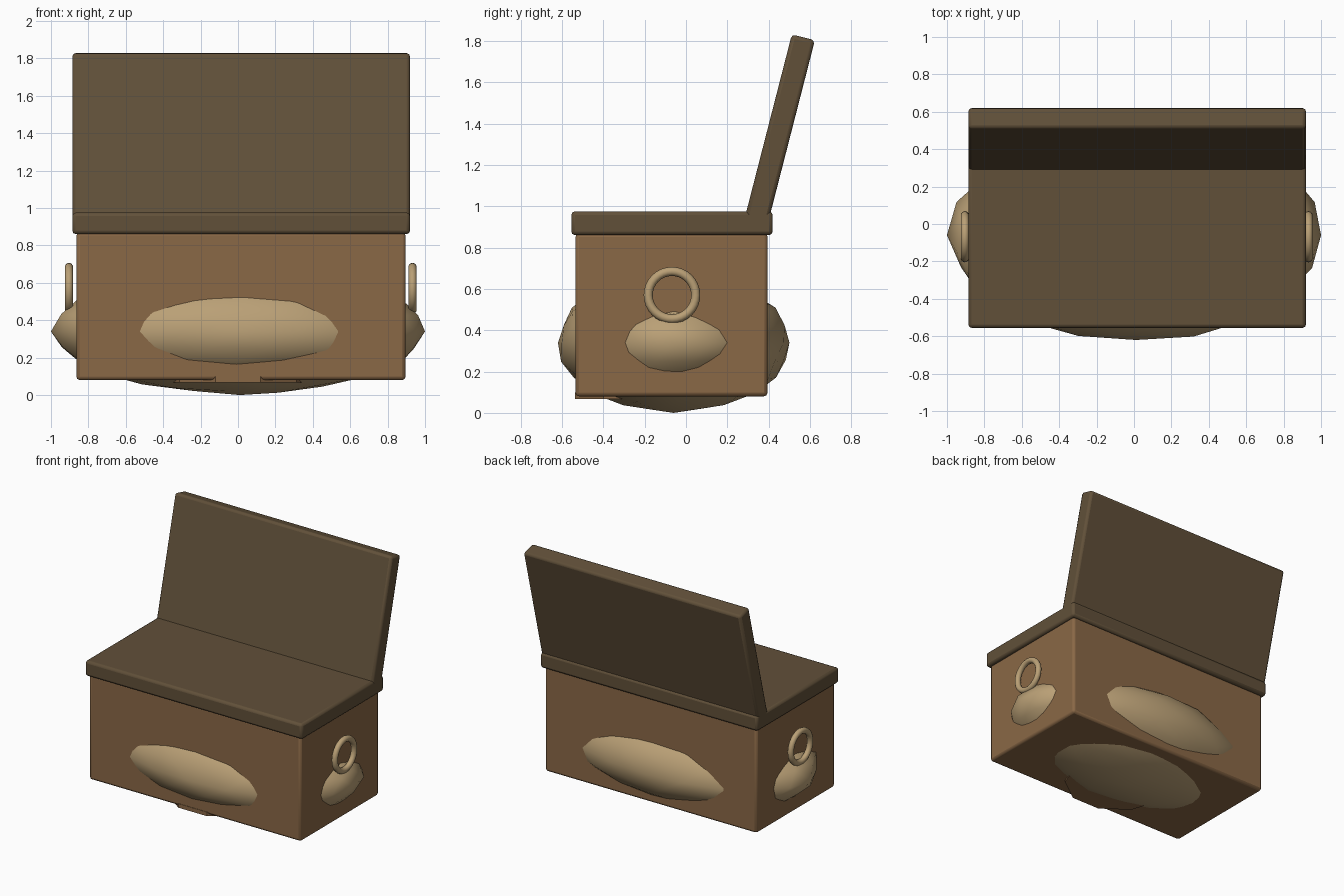
import bpy, math, random
from mathutils import Vector

if "Cube" in bpy.data.objects:
    bpy.data.objects.remove(bpy.data.objects["Cube"])

random.seed(4)


def material(name, rgb):
    m = bpy.data.materials.new(name)
    lin = [(c / 255 / 12.92) if c < 11 else ((c / 255 + 0.055) / 1.055) ** 2.4 for c in rgb]
    m.diffuse_color = (*lin, 1)
    m.use_nodes = True
    m.node_tree.nodes["Principled BSDF"].inputs["Base Color"].default_value = m.diffuse_color
    return m


wood = material("warm_brown_wood", (138, 104, 70))
dark = material("dark_brown_wood", (97, 80, 57))
tan = material("tan", (186, 160, 118))


def finish(name, mat, angle=None):
    ob = bpy.context.object
    ob.name = name
    ob.data.materials.append(mat)
    if angle:
        bpy.ops.object.shade_smooth_by_angle(angle=math.radians(angle))
    return ob


def block(name, mat, centre, size, bevel, tilt=0):
    bpy.ops.mesh.primitive_cube_add(size=1, location=centre)
    ob = bpy.context.object
    ob.scale = size
    bpy.ops.object.transform_apply(location=False, rotation=False, scale=True)
    ob.rotation_euler.x = tilt
    mod = ob.modifiers.new("rounded_edges", 'BEVEL')
    mod.width = bevel
    mod.segments = 2
    return finish(name, mat, 35)


# Chest body, flat lid and raised lid
block("chest_body", wood, (0.016, -0.07, 0.475), (1.76, 0.93, 0.79), 0.018)
block("flat_lid", dark, (0.017, -0.068, 0.918), (1.805, 0.975, 0.115), 0.018)
block("raised_lid", dark, (0.017, 0.447, 1.346), (1.805, 0.115, 0.975), 0.018,
      tilt=-math.radians(14.4))

# Lumpy filling that bulges through every side of the body
centre = Vector((0.01, -0.06, 0.34))
bpy.ops.mesh.primitive_ico_sphere_add(subdivisions=3, radius=1, location=centre)
filling = finish("bulging_filling", tan)
for v in filling.data.vertices:
    k = 1.0 + random.uniform(-0.025, 0.012)
    v.co = Vector((v.co.x * 1.0, v.co.y * 0.57, v.co.z * 0.335)) * k
    p = v.co + centre
    v.co = Vector((max(-1, min(1, p.x)), max(-0.62, min(0.51, p.y)),
                   max(0, p.z))) - centre
bpy.ops.object.shade_smooth()

# Tip of the filling rests on the ground
lowest = min(filling.data.vertices, key=lambda v: v.co.z)
lowest.co.z = -centre.z
# Side tips reach the full width
min(filling.data.vertices, key=lambda v: v.co.x).co.x = -1 - centre.x
max(filling.data.vertices, key=lambda v: v.co.x).co.x = 1 - centre.x

# Thin disc under the body, near the front edge
bpy.ops.mesh.primitive_cylinder_add(vertices=10, radius=0.385, depth=0.03,
                                    location=(0, -0.172, 0.083),
                                    rotation=(0, 0, math.radians(18)))
finish("base_disc", wood)

# Ring handles on both ends
for name, x in (("left_ring_handle", -0.904), ("right_ring_handle", 0.933)):
    bpy.ops.mesh.primitive_torus_add(major_radius=0.115, minor_radius=0.022,
                                     major_segments=32, minor_segments=10,
                                     location=(x, -0.068, 0.57),
                                     rotation=(0, math.pi / 2, 0))
    finish(name, tan, 60)
